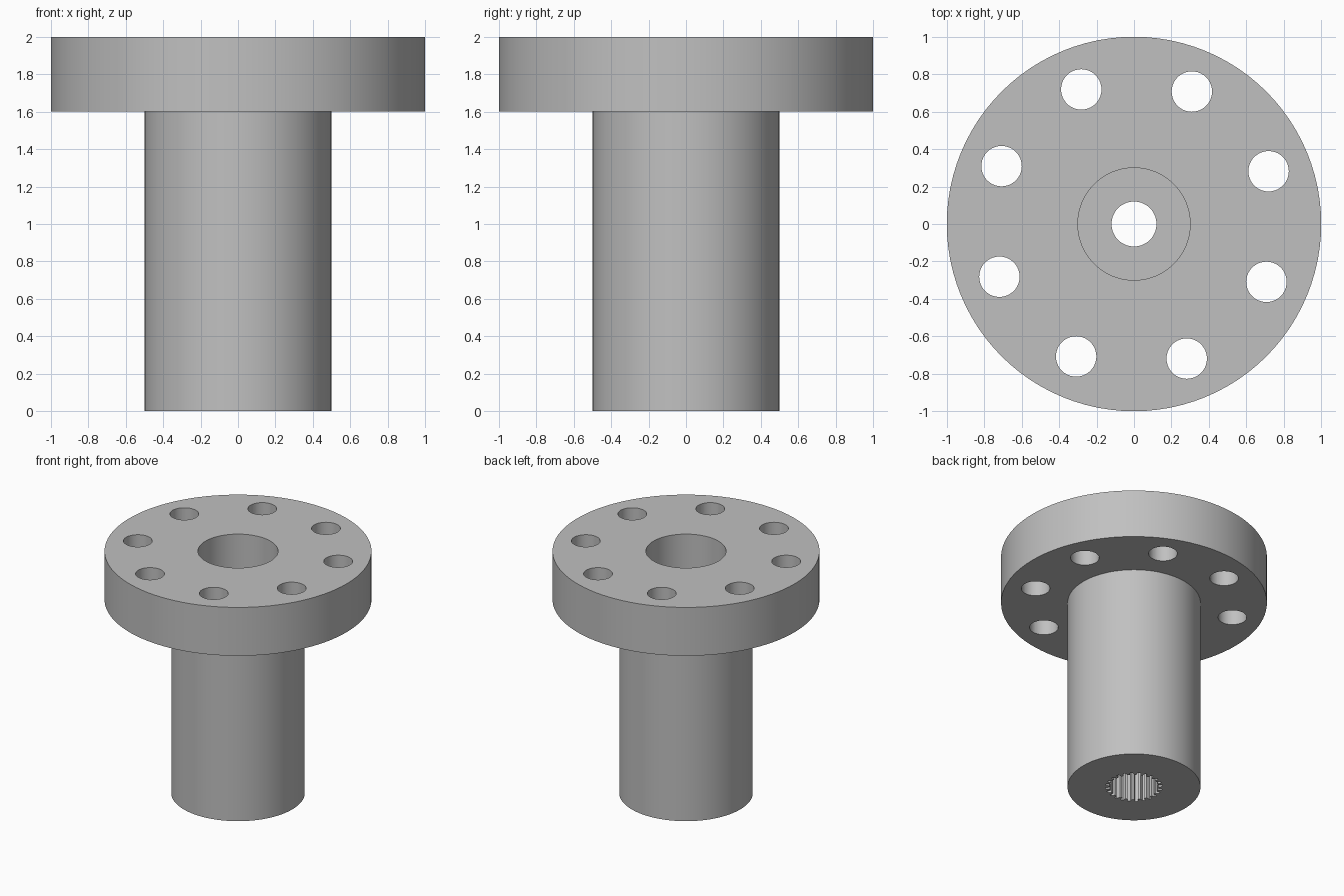
import bpy
import bmesh
from math import sin, cos, pi, radians

cube = bpy.data.objects.get("Cube")
if cube:
    bpy.data.objects.remove(cube, do_unlink=True)

steel = bpy.data.materials.new("plain_grey_steel")
steel.use_nodes = True
grey = (0.53, 0.53, 0.53, 1)
steel.diffuse_color = grey
steel.node_tree.nodes["Principled BSDF"].inputs["Base Color"].default_value = grey

SEGMENTS = 96
TEETH = 24


def circle(radius, segments, cx=0, cy=0):
    return [(cx + radius * cos(2 * pi * i / segments),
             cy + radius * sin(2 * pi * i / segments)) for i in range(segments)]


def make_object(name, bm):
    bmesh.ops.recalc_face_normals(bm, faces=bm.faces)
    mesh = bpy.data.meshes.new(name)
    bm.to_mesh(mesh)
    bm.free()
    mesh.materials.append(steel)
    obj = bpy.data.objects.new(name, mesh)
    bpy.context.collection.objects.link(obj)
    return obj


def extrude_outlines(name, outlines, bottom, top):
    """Closed prisms from flat outlines."""
    bm = bmesh.new()
    for outline in outlines:
        low = [bm.verts.new((x, y, bottom)) for x, y in outline]
        high = [bm.verts.new((x, y, top)) for x, y in outline]
        bm.faces.new(low[::-1])
        bm.faces.new(high)
        for i in range(len(low)):
            j = (i + 1) % len(low)
            bm.faces.new((low[i], low[j], high[j], high[i]))
    return make_object(name, bm)


# Flange, barrel, counterbore and through hole as one closed turned profile
profile = [(0.12, 0), (0.5, 0), (0.5, 1.6), (1, 1.6),
           (1, 2), (0.3, 2), (0.3, 1.0), (0.12, 1.0)]
bm = bmesh.new()
rings = [[bm.verts.new((x, y, z)) for x, y in circle(r, SEGMENTS)]
         for r, z in profile]
for a, b in zip(rings, rings[1:] + rings[:1]):
    for i in range(SEGMENTS):
        j = (i + 1) % SEGMENTS
        bm.faces.new((a[i], a[j], b[j], b[i]))
body = make_object("flanged_hub", bm)

# Ring of bolt holes through the flange
centres = [radians(21.4 + 45 * k) for k in range(8)]
bolt_cutter = extrude_outlines(
    "bolt_hole_cutter",
    [circle(0.108, 40, 0.772 * cos(a), 0.772 * sin(a)) for a in centres], 1.5, 2.1)

# Splined socket in the lower end
pitch = 2 * pi / TEETH
tooth = [(-0.32, 0.185), (-0.18, 0.215), (0.18, 0.215), (0.32, 0.185)]
spline = [(r * cos((i + t) * pitch), r * sin((i + t) * pitch))
          for i in range(TEETH) for t, r in tooth]
spline_cutter = extrude_outlines("spline_cutter", [spline], -0.1, 0.7)

# Cut the holes and tidy away the cutters
bpy.context.view_layer.objects.active = body
for cutter in (bolt_cutter, spline_cutter):
    cutter.hide_render = True
    cut = body.modifiers.new(cutter.name, 'BOOLEAN')
    cut.operation = 'DIFFERENCE'
    cut.solver = 'EXACT'
    cut.object = cutter
    bpy.ops.object.modifier_apply(modifier=cut.name)
    bpy.data.objects.remove(cutter, do_unlink=True)

bpy.ops.object.select_all(action='DESELECT')
body.select_set(True)
bpy.ops.object.shade_smooth_by_angle(angle=radians(25))
